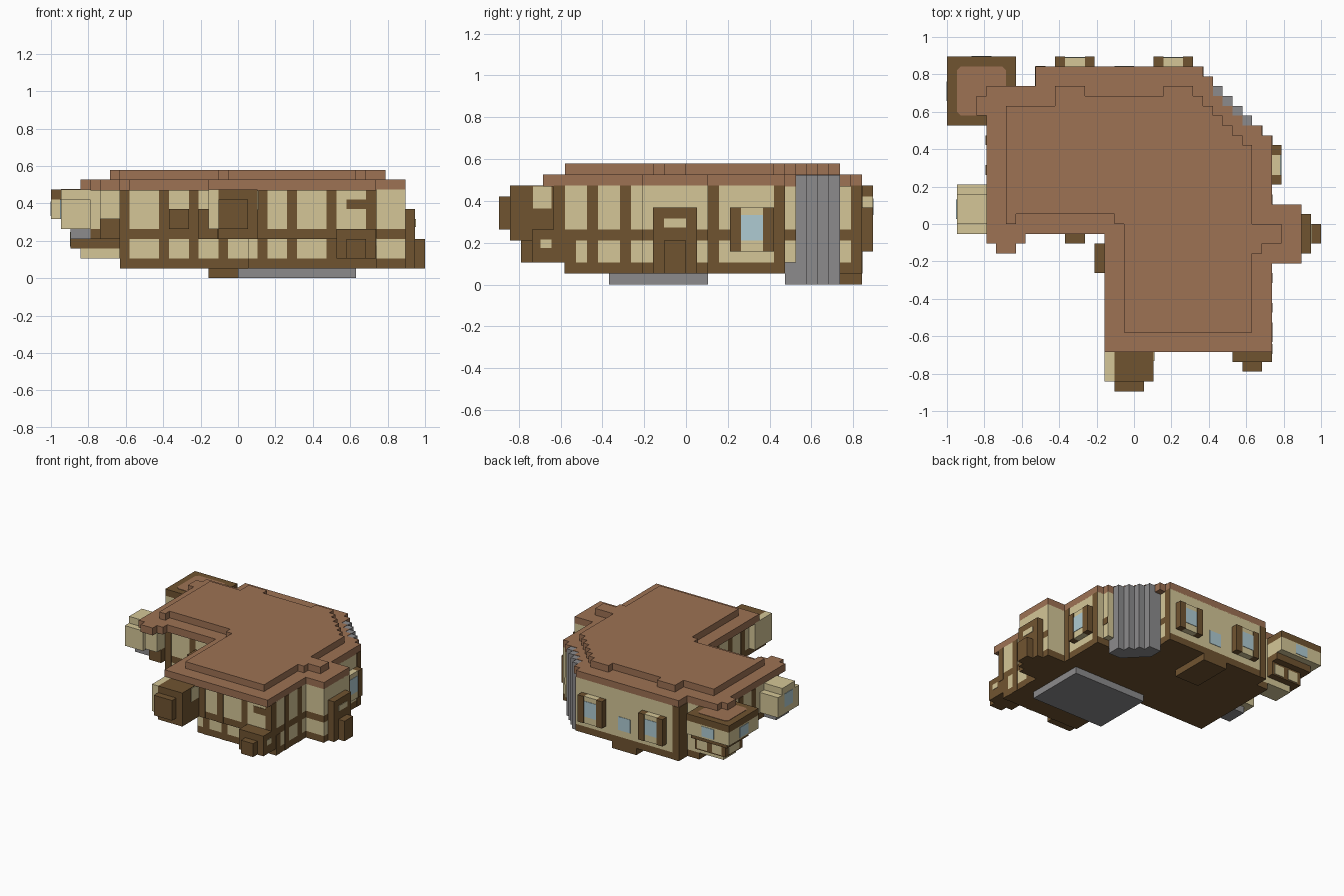
import bpy
import bmesh
from mathutils import Vector

U = 2 / 38   # edge of one building block
THIN = 0.06  # plate thickness in blocks, below 0.01 units

if "Cube" in bpy.data.objects:
    bpy.data.objects.remove(bpy.data.objects["Cube"], do_unlink=True)


def material(name, *rgb):
    mat = bpy.data.materials.new(name)
    mat.use_nodes = True
    mat.diffuse_color = (*rgb, 1)
    mat.node_tree.nodes["Principled BSDF"].inputs["Base Color"].default_value = (*rgb, 1)
    return mat


ROOF = material("clay roof", 0.34, 0.168, 0.088)
TIMBER = material("dark timber", 0.163, 0.088, 0.03)
PLASTER = material("cream plaster", 0.66, 0.565, 0.31)
STONE = material("grey stone", 0.262, 0.258, 0.264)
GLASS = material("pale blue glass", 0.43, 0.6, 0.65)


def prism(name, outline, z0, z1, mat, back_mat=None):
    """Extrude a block-grid outline upward; faces turned to the back may differ."""
    bm = bmesh.new()
    bottom = bm.faces.new([bm.verts.new(((x - 19) * U, (y - 17) * U, z0 * U)) for x, y in outline])
    top = bmesh.ops.extrude_face_region(bm, geom=[bottom])["geom"]
    bmesh.ops.translate(bm, vec=Vector((0, 0, (z1 - z0) * U)),
                        verts=[v for v in top if isinstance(v, bmesh.types.BMVert)])
    bmesh.ops.recalc_face_normals(bm, faces=bm.faces)
    mesh = bpy.data.meshes.new(name)
    mesh.materials.append(mat)
    if back_mat:
        mesh.materials.append(back_mat)
        for face in bm.faces:
            face.normal_update()
            face.material_index = int(face.normal.y > 0.5)
    bm.to_mesh(mesh)
    bm.free()
    obj = bpy.data.objects.new(name, mesh)
    bpy.context.collection.objects.link(obj)
    return obj


def box(name, xs, ys, zs, mat):
    (x0, x1), (y0, y1) = xs, ys
    return prism(name, [(x0, y0), (x1, y0), (x1, y1), (x0, y1)], zs[0], zs[1], mat)


def plate(name, facing, pos, along, zs, mat, thick=THIN):
    """Thin plate on a wall; facing is one of +x, -x, +y, -y."""
    out = pos + (thick if facing[0] == "+" else -thick)
    depth = (min(pos, out), max(pos, out))
    if facing[1] == "x":
        return box(name, depth, along, zs, mat)
    return box(name, along, depth, zs, mat)


def posts(name, facing, pos, starts, zs):
    for s in starts:
        plate(name, facing, pos, (s, s + 1), zs, TIMBER)


def framed_window(name, facing, pos, start, zs):
    """Protruding window: two timber jambs, a plaster middle and a pane."""
    for s in (start, start + 3):
        plate(name + "_jamb", facing, pos, (s, s + 1), zs, TIMBER, 1)
    plate(name + "_middle", facing, pos, (start + 1, start + 3), zs, PLASTER, 0.9)
    plate(name + "_pane", facing, pos + 0.9, (start + 0.9, start + 3.1), (zs[0] + 1, zs[0] + 3.3), GLASS)


def footprint(left, inner, front):
    return [(left, 17), (inner, 17), (inner, front), (33, front), (33, 13), (36, 13), (36, 19),
            (33, 19), (33, 26), (29, 26), (26, 29), (26, 33), (9, 33), (9, 31), (left, 31)]


# Main storeys, the upper one overhanging
lower, upper = footprint(7, 20, 6), footprint(4, 17, 5)
prism("base_beam", lower, 1, 2, TIMBER)
prism("lower_walls", lower, 2, 4, PLASTER)
prism("floor_band", upper, 4, 5, TIMBER, PLASTER)
prism("upper_walls", upper, 5, 9, PLASTER)

# Two-step roof
prism("roof_eaves", [
    (9, 33), (26, 33), (26, 32), (27, 32), (27, 30), (28, 30), (28, 29), (29, 29), (29, 28),
    (30, 28), (30, 27), (32, 27), (32, 26), (33, 26), (33, 19), (36, 19), (36, 13), (33, 13),
    (33, 4), (16, 4), (16, 16), (8, 16), (8, 15), (7, 15), (7, 14), (5, 14), (5, 15), (4, 15),
    (4, 28), (3, 28), (3, 30), (4, 30), (4, 31), (9, 31)], 8.9, 10, ROOF)
prism("roof_cap", [
    (6, 29), (11, 29), (11, 31), (14, 31), (14, 30), (22, 30), (22, 31), (25, 31), (25, 30),
    (26, 30), (26, 29), (27, 29), (27, 28), (28, 28), (28, 27), (29, 27), (29, 26), (30, 26),
    (30, 25), (31, 25), (31, 17), (34, 17), (34, 15), (32, 15), (32, 14), (31, 14), (31, 6),
    (18, 6), (18, 17), (17, 17), (17, 18), (7, 18), (7, 17), (6, 17)], 10, 11, ROOF)

# Fluted stone stair tower at the back corner
flutes = [(29, 26), (26, 29), (26, 31)]
for i in range(4):
    flutes += [(28 + i, 31 - i), (28 + i, 30 - i)]
prism("stair_tower", flutes + [(31, 26)], 0, 9.95, STONE)
box("stair_return_wall", (30, 32), (25, 27), (2, 9), PLASTER)
plate("stair_return_band", "+x", 32, (26, 27), (4, 5), TIMBER)

# Ground slabs
box("front_foundation", (19, 31), (10, 19), (0, 1), STONE)
box("back_step", (16, 20), (27, 33), (0, 1), TIMBER)

# Timber posts on the walls
posts("wing_post", "-y", 17, (7, 11, 14), (2, 9))
posts("wing_corner_post", "-y", 17, (17,), (2, 4))
posts("wing_upper_post", "-y", 17, (16,), (5, 9))
posts("front_lower_post", "-y", 6, (21, 24, 28, 32), (1, 4))
posts("front_upper_post", "-y", 5, (17, 21, 24, 28, 32), (4, 9))
posts("side_lower_post", "+x", 33, (6, 8, 11, 19, 25), (1, 4))
posts("side_upper_post", "+x", 33, (5, 8, 11, 19, 25), (4, 9))
posts("inner_wall_post", "-x", 17, (6, 9, 12), (4, 9))
posts("left_wall_post", "-x", 4, (22, 25), (4, 9))
posts("left_lower_post", "-x", 7, (17, 20, 23, 26), (2, 4))
posts("back_post", "+y", 33, (9,), (1, 9))
posts("back_return_post", "-x", 9, (31, 32), (1, 9))
posts("stair_corner_post", "+x", 26, (32,), (1, 9))

# Front porch
box("porch", (17, 21), (1, 5.5), (4, 9), TIMBER)
box("porch_front", (17, 20), (0, 1), (5, 8), TIMBER)
box("porch_side_wall", (16, 17), (1, 5), (5, 9), PLASTER)
plate("porch_panel", "+x", 21, (3.1, 4.8), (6.9, 8.9), PLASTER)

# Corner crate and hood on the front
box("corner_box", (29, 33), (3, 6), (2, 5), TIMBER)
box("corner_box_front", (30, 32), (2, 3), (2, 4), TIMBER)
plate("corner_box_panel", "+x", 33, (3.8, 4.8), (3.3, 4.1), PLASTER)
plate("window_hood", "-y", 5, (30, 33), (7, 8), TIMBER)

# Side door on the right-hand bay
box("door_surround", (36, 37), (14, 18), (1, 7), TIMBER)
box("door_step", (37, 38), (15, 17), (1, 4), TIMBER)
plate("door_light", "+x", 37, (15, 17), (5.2, 6), PLASTER)

# Window boxes in the inner corner
box("wing_window_box", (12, 14), (15, 17), (5, 7), TIMBER)
box("inner_window_box", (15, 17), (12, 15), (4, 7), TIMBER)
box("dormer_bracket", (5, 7), (16, 17), (4, 6), TIMBER)
box("dormer_wall", (5, 7), (15, 17), (6, 9), PLASTER)

# Framed windows on the side and back
framed_window("side_window", "+x", 33, 21, (3, 7))
for start in (11, 21):
    framed_window("back_window", "+y", 33, start, (3, 7))
plate("back_middle_pane", "+y", 33, (17, 19), (3, 5), GLASS)

# Hanging bay on the left wall
box("left_bay", (1, 4), (17, 20), (5, 9), PLASTER)
box("left_bay_ends", (1, 4), (16, 21), (5, 8), PLASTER)
box("left_bay_bracket", (2, 7), (17, 20), (4, 5), STONE)
plate("left_bay_pane", "-x", 1, (17.5, 19.5), (6, 8), GLASS)

# Jettied corner turret, stepping out as it rises
box("turret_foot", (3, 7), (28, 31), (2, 3), PLASTER)
box("turret_lower", (2, 7), (28, 32), (3, 5), TIMBER)
box("turret_sill", (1, 7), (28, 33), (5, 6), TIMBER)
box("turret_wall", (0, 7), (27, 34), (6, 8), PLASTER)
box("turret_rim", (0, 7), (27, 34), (8, 9), TIMBER)
prism("turret_roof", [(1.4, 28), (5.6, 28), (6, 28.4), (6, 32.6), (5.6, 33), (1.4, 33),
                      (1, 32.6), (1, 28.4)], 9, 9 + THIN, ROOF)
plate("turret_back_pane", "+y", 34, (2.5, 4.5), (6.3, 7.8), GLASS)
plate("turret_side_pane", "-x", 0, (29.5, 31.5), (6.3, 7.8), GLASS)
for s in (2.6, 5):
    plate("turret_lower_panel", "+y", 32, (s, s + 1.6), (3.2, 4.7), PLASTER)
plate("turret_side_panel", "-x", 2, (28.8, 31.2), (3.2, 4.7), PLASTER)
